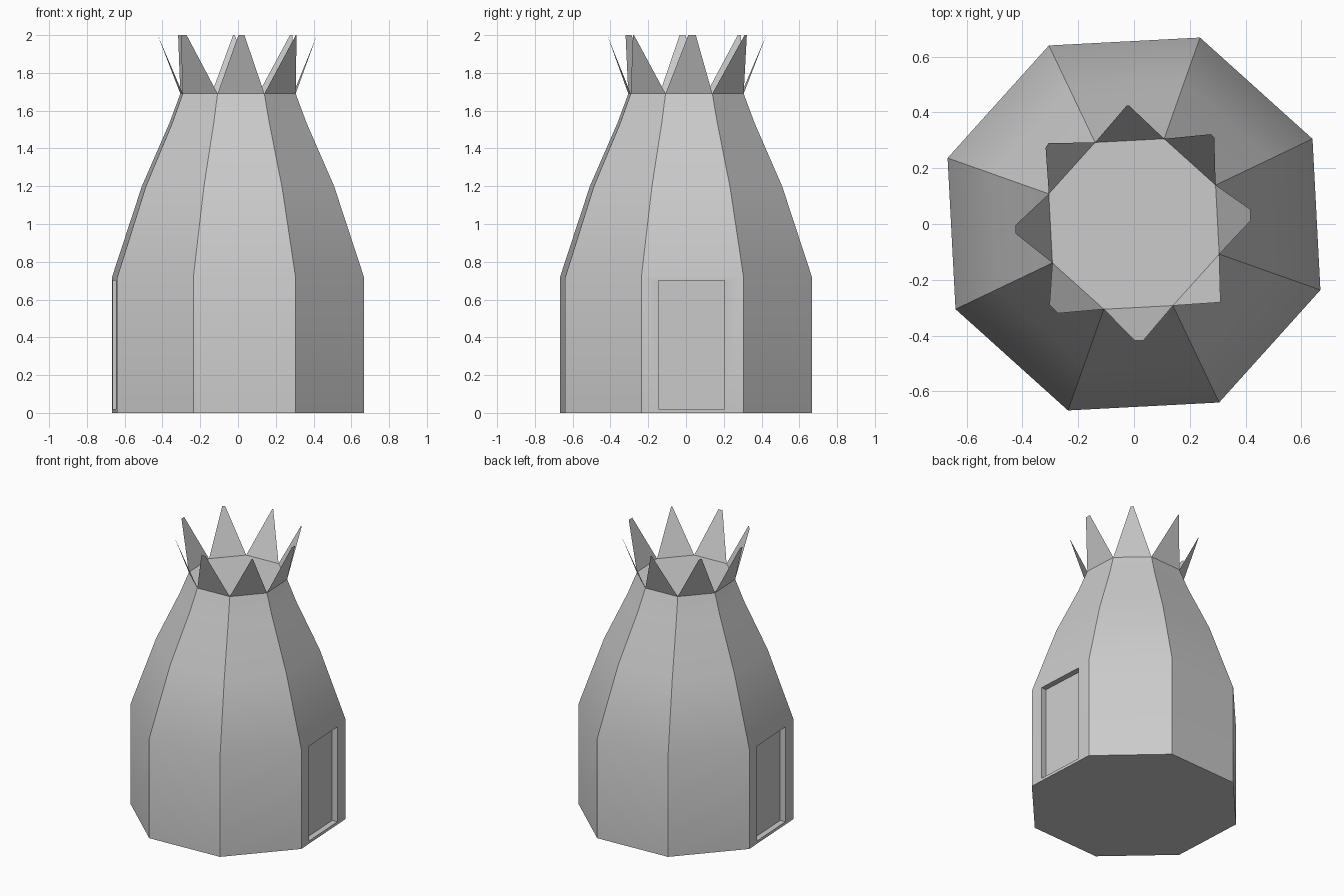
import bpy, bmesh
from math import radians, cos, sin, pi
from mathutils import Matrix

if "Cube" in bpy.data.objects:
    bpy.data.objects.remove(bpy.data.objects["Cube"])

START = radians(25.5)      # angle of the first octagon corner
APOTHEM = 0.709 * cos(pi / 8)


def ring(bm, r, z):
    return [bm.verts.new((r * cos(START + k * pi / 4), r * sin(START + k * pi / 4), z))
            for k in range(8)]


def make_object(name, bm):
    mesh = bpy.data.meshes.new(name)
    bm.to_mesh(mesh)
    bm.free()
    obj = bpy.data.objects.new(name, mesh)
    bpy.context.collection.objects.link(obj)
    return obj


def select_only(obj):
    bpy.ops.object.select_all(action='DESELECT')
    obj.select_set(True)
    bpy.context.view_layer.objects.active = obj


# Tapered eight-sided body
bm = bmesh.new()
profile = [(0.709, 0), (0.709, 0.715), (0.54, 1.2), (0.385, 1.535), (0.324, 1.69)]
rings = [ring(bm, r, z) for r, z in profile]
for low, high in zip(rings, rings[1:]):
    for k in range(8):
        n = (k + 1) % 8
        bm.faces.new((low[k], low[n], high[n], high[k]))
bm.faces.new(rings[0][::-1])
bm.faces.new(rings[-1])
body = make_object("body", bm)

# Recessed doorways on the two sides
for angle in (3, 183):
    bm = bmesh.new()
    bmesh.ops.create_cube(bm, size=1)
    bm.transform(Matrix.Rotation(radians(angle), 4, 'Z')
                 @ Matrix.Translation((APOTHEM + 0.06, -0.004, 0.36))
                 @ Matrix.Diagonal((0.2, 0.35, 0.68, 1)))
    cutter = make_object("doorway_cutter", bm)
    cutter.hide_render = True
    select_only(body)
    mod = body.modifiers.new("doorway", 'BOOLEAN')
    mod.object = cutter
    mod.operation = 'DIFFERENCE'
    mod.solver = 'EXACT'
    bpy.ops.object.modifier_apply(modifier=mod.name)
    bpy.data.objects.remove(cutter)

select_only(body)
bpy.ops.object.shade_smooth_by_angle(angle=radians(30))

# Crown of thin, uneven leaves: tip corners (x1, y1, x2, y2) per octagon edge
tips = [(0.288, 0.31, 0.275, 0.322), (-0.018, 0.425, -0.026, 0.425),
        (-0.306, 0.29, -0.317, 0.274), (-0.425, -0.004, -0.425, -0.034),
        (-0.303, -0.29, -0.272, -0.32), (0.002, -0.417, 0.034, -0.417),
        (0.306, -0.281, 0.31, -0.275), (0.418, 0.012, 0.418, 0.052)]
bm = bmesh.new()
base = ring(bm, 0.324, 1.69)
for k, (x1, y1, x2, y2) in enumerate(tips):
    a, b = bm.verts.new((x1, y1, 2)), bm.verts.new((x2, y2, 2))
    pair = (a, b)
    bm.faces.new((base[k], base[(k + 1) % 8], pair[1], pair[0]))
make_object("crown_leaves", bm)
